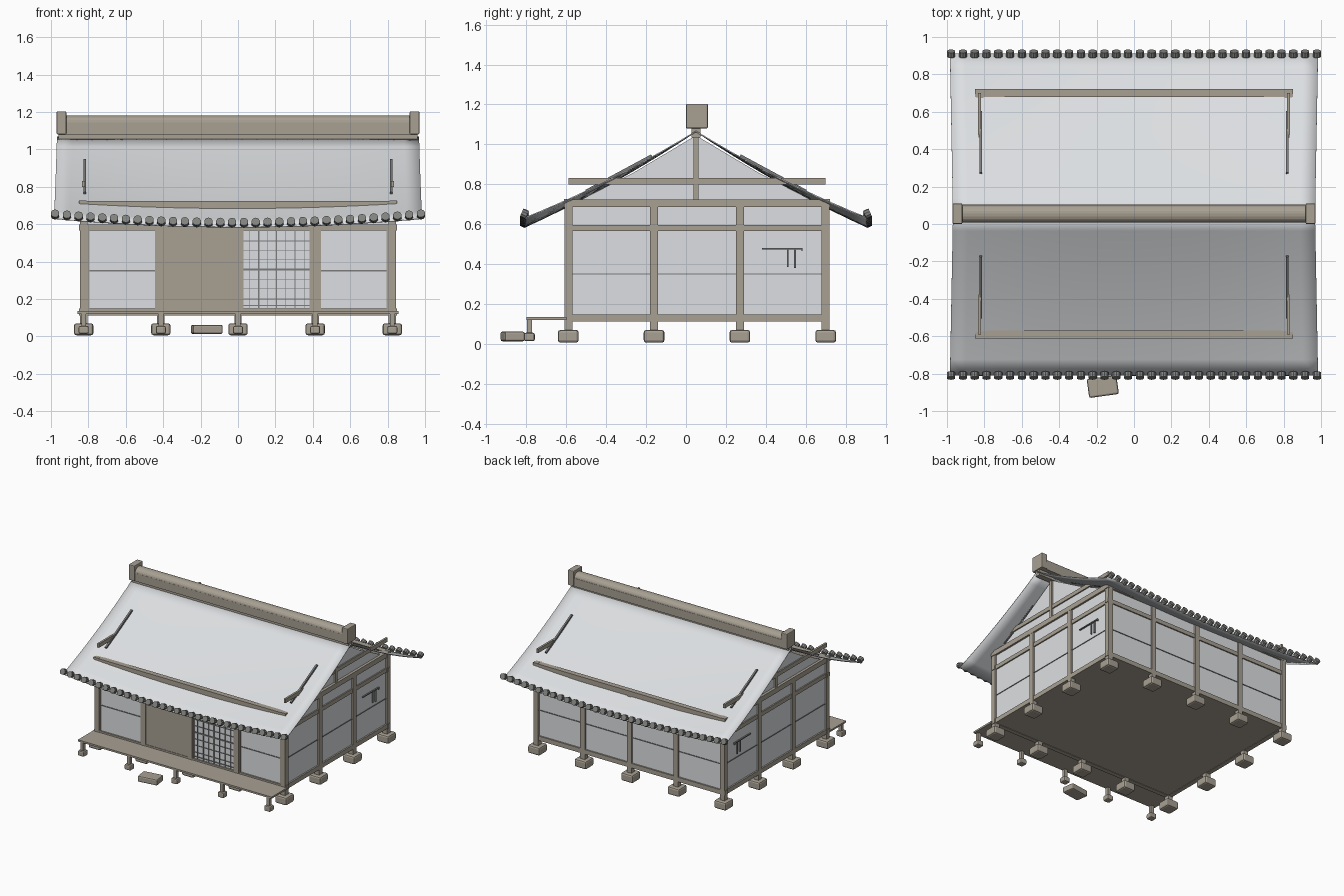
import bpy, bmesh, math
from mathutils import Vector, Matrix

if "Cube" in bpy.data.objects:
    bpy.data.objects.remove(bpy.data.objects["Cube"])


def material(name, rgb):
    m = bpy.data.materials.new(name)
    m.diffuse_color = (*rgb, 1)
    m.use_nodes = True
    m.node_tree.nodes["Principled BSDF"].inputs["Base Color"].default_value = m.diffuse_color
    return m


WOOD = material("weathered wood", (0.39, 0.35, 0.29))
PLASTER = material("pale plaster", (0.72, 0.74, 0.76))
TILE = material("dark tile", (0.22, 0.22, 0.21))
RAIL = material("grey rail", (0.20, 0.20, 0.20))
YC = 0.05                              # ridge line
XS = (-0.825, -0.4125, 0, 0.4125, 0.825)   # post columns
YS = (-0.59, -0.16, 0.27, 0.70)            # post rows


def finish(name, bm, mat):
    bmesh.ops.recalc_face_normals(bm, faces=bm.faces)
    me = bpy.data.meshes.new(name)
    bm.to_mesh(me)
    bm.free()
    me.materials.append(mat)
    ob = bpy.data.objects.new(name, me)
    bpy.context.collection.objects.link(ob)
    return ob


def boxes(name, spans, mat, bevel=0, turn=0):
    """One object from boxes given as (x0, x1, y0, y1, z0, z1)."""
    bm = bmesh.new()
    for x0, x1, y0, y1, z0, z1 in spans:
        c = Vector(((x0 + x1) / 2, (y0 + y1) / 2, (z0 + z1) / 2))
        mx = (Matrix.Translation(c) @ Matrix.Rotation(turn, 4, 'Z')
              @ Matrix.Diagonal((x1 - x0, y1 - y0, z1 - z0, 1)))
        bmesh.ops.create_cube(bm, size=1, matrix=mx)
    ob = finish(name, bm, mat)
    if bevel:
        b = ob.modifiers.new("bevel", 'BEVEL')
        b.width, b.segments = bevel, 2
    return ob


def roof_z(x, t):
    """Sagging roof height: t runs 0 at the ridge to 1 at the eave."""
    return 1.065 - 0.48 * t - 0.09 * t * (1 - t) + 0.045 * (x / 0.98) ** 2 * t


# foundation stones, posts and floor
edge = [(x, y) for x in XS for y in YS if abs(x) > 0.8 or y in (YS[0], YS[-1])]
boxes("foundation_stones", [(x - .052, x + .052, y - .052, y + .052, .006, .07)
                            for x, y in edge], WOOD, 0.013)
boxes("posts", [(x - .02, x + .02, y - .02, y + .02, .06, .69)
                for x, y in edge], WOOD)
boxes("floor", [(-.825, .825, -.59, .70, .115, .125)], WOOD)

# horizontal beams around the walls
beams = []
for z0, z1, w in ((.112, .148, .018), (.565, .597, .016), (.685, .725, .021)):
    beams += [(-.85, .85, y - w, y + w, z0, z1) for y in (YS[0], YS[-1])]
    beams += [(x - w, x + w, -.61, .72, z0, z1) for x in (XS[0], XS[-1])]
boxes("wall_beams", beams, WOOD)

# plaster walls
boxes("side_walls", [(s * .825 - .006, s * .825 + .006, -.59, .70, .14, .69)
                     for s in (-1, 1)], PLASTER)
boxes("back_wall", [(-.825, .825, .694, .706, .14, .69)], PLASTER)
boxes("front_wall", [(-.825, .825, -.596, -.584, .14, .69)], PLASTER)

# thin rails across the wall panels
rails = [(s * .825 - .010, s * .825 + .010, -.57, .68, .347, .354) for s in (-1, 1)]
rails += [(-.81, .81, .69, .710, .347, .354)]
rails += [(a, b, -.600, -.585, .347, .354) for a, b in ((-.81, -.43), (.43, .81))]
boxes("panel_rails", rails, RAIL)

# panel side frames on the front
boxes("panel_frames", [(x + s * .024 - .006, x + s * .024 + .006, -.604, -.585, .148, .565)
                       for x in XS for s in (-1, 1) if abs(x + s * .024) < .83], WOOD)

# wooden door and lattice screen
boxes("wooden_door", [(-.39, -.022, -.604, -.585, .148, .565)], WOOD)
lattice = [(x - w, x + w, -.602, -.590, .15, .565)
           for x, w in ((.06, .001), (.11, .004), (.16, .001), (.205, .003),
                        (.255, .001), (.305, .003), (.355, .001))]
lattice += [(.02, .395, -.602, -.590, z - w, z + w)
            for z, w in ((.20, .0015), (.255, .0015), (.305, .0015), (.357, .005),
                         (.41, .0015), (.46, .0015), (.51, .0015), (.165, .003))]
boxes("lattice_screen", lattice, RAIL)

# small hanging racks on the side walls
rack = []
for s in (-1, 1):
    x0, x1 = sorted((s * .83, s * .842))
    rack += [(x0, x1, .38, .585, .473, .481), (x0, x1, .507, .514, .385, .475),
             (x0, x1, .542, .551, .38, .475), (x0, x1, .578, .585, .465, .475)]
boxes("hanging_racks", rack, RAIL)

# gable walls
bm = bmesh.new()
for s in (-1, 1):
    for dx in (-.005, .005):
        bm.faces.new([bm.verts.new((s * .82 + dx, y, z)) for y, z in
                      ((-.57, .70), (.67, .70), (.36, .86), (YC, 1.045), (-.26, .86))])
finish("gable_walls", bm, PLASTER)

# gable struts, tie beams and ridge pole
boxes("gable_struts", [(s * .825 - .013, s * .825 + .013, YC - .013, YC + .013, .72, 1.05)
                       for s in (-1, 1)], WOOD)
boxes("tie_beams", [(s * .827 - .008, s * .827 + .008, -.59, .70, .80, .832)
                    for s in (-1, 1)], WOOD)
boxes("tie_beam_ends", [(s * .83 - .02, s * .83 + .02, y - .011, y + .011, .695, .727)
                        for s in (-1, 1) for y in (-.60, .71)], WOOD)
boxes("ridge_pole", [(-.96, .96, YC - .022, YC + .022, 1.035, 1.085)], WOOD)

# gable rafters that break through the roof
bm = bmesh.new()
for s in (-1, 1):
    for d in (-1, 1):
        a, b = Vector((s * .82, YC + d * .22, .94)), Vector((s * .82, YC + d * .55, .762))
        rot = (b - a).to_track_quat('Y', 'Z').to_matrix().to_4x4()
        bmesh.ops.create_cube(bm, size=1, matrix=Matrix.Translation((a + b) / 2) @ rot
                              @ Matrix.Diagonal((.014, (b - a).length, .022, 1)))
finish("gable_rafters", bm, RAIL)

# sagging roof sheets
bm = bmesh.new()
NX, NT = 24, 10
for d in (-1, 1):
    grid = []
    for j in range(NT + 1):
        t = j / NT
        half = .968 + .016 * t
        row = []
        for i in range(NX + 1):
            x = half * (2 * i / NX - 1)
            row.append(bm.verts.new((x, YC + d * .86 * t, roof_z(x, t))))
        grid.append(row)
    for j in range(NT):
        for i in range(NX):
            q = [grid[j][i], grid[j][i + 1], grid[j + 1][i + 1], grid[j + 1][i]]
            f = bm.faces.new(q if d < 0 else q[::-1])
            f.smooth = True
roof = finish("roof", bm, PLASTER)
sol = roof.modifiers.new("thickness", 'SOLIDIFY')
sol.thickness, sol.offset = .006, 0

# round eave tiles
bm = bmesh.new()
for d in (-1, 1):
    for i in range(32):
        x = -.978 + 1.956 * i / 31
        mx = (Matrix.Translation((x, YC + d * .86, roof_z(x, 1) + .022))
              @ Matrix.Rotation(math.radians(90 + 24 * d), 4, 'X'))
        bmesh.ops.create_cone(bm, cap_ends=True, segments=10, radius1=.023,
                              radius2=.023, depth=.03, matrix=mx)
finish("eave_tiles", bm, TILE)

# ridge cap: slab, rounded top and end blocks
boxes("ridge_slab", [(-.93, .93, YC - .042, YC + .053, 1.08, 1.145)], WOOD)
bm = bmesh.new()
arc = [(YC + .005 + .046 * math.cos(math.pi * k / 10),
        1.145 + .037 * math.sin(math.pi * k / 10)) for k in range(11)]
ends = [[bm.verts.new((x, y, z)) for y, z in arc] for x in (-.93, .93)]
for e in ends:
    bm.faces.new(e)
for k in range(11):
    n = (k + 1) % 11
    bm.faces.new((ends[0][k], ends[0][n], ends[1][n], ends[1][k]))
finish("ridge_cap", bm, WOOD)
boxes("ridge_end_blocks", [(s * .944 - .026, s * .944 + .026, 0, .11, 1.08, 1.203)
                           for s in (-1, 1)], WOOD, 0.006)

# veranda with legs, stones and step
boxes("veranda_deck", [(-.858, .858, -.80, -.60, .121, .135)], WOOD)
boxes("veranda_legs", [(x - .013, x + .013, -.798, -.772, .05, .123) for x in XS], WOOD)
boxes("veranda_stones", [(x - .027, x + .027, -.812, -.758, .014, .056) for x in XS],
      WOOD, 0.009)
boxes("step_stone", [(-.247, -.087, -.92, -.818, .013, .062)], WOOD, 0.01, math.radians(8))
